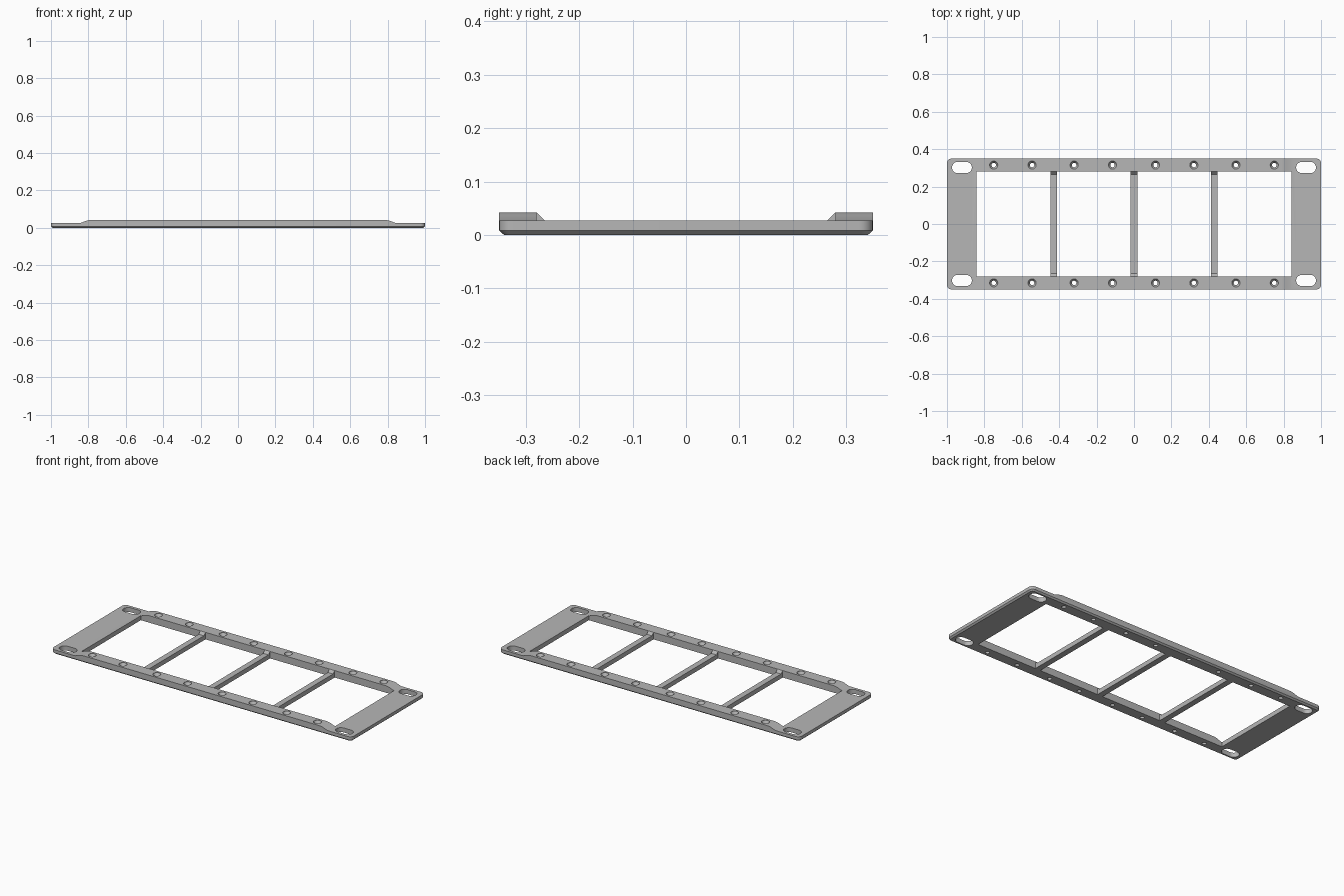
import bpy, bmesh, math
from mathutils import Vector

if "Cube" in bpy.data.objects:
    bpy.data.objects.remove(bpy.data.objects["Cube"])

HALF_X, HALF_Y, TOP, PLATE = 1.0, 0.35, 0.042, 0.027
WIN_X, WIN_Y, STRUT, GAP = 0.843, 0.28, 0.0175, 0.43

grey = bpy.data.materials.new("satin grey")
grey.use_nodes = True
color = (0.47, 0.47, 0.47, 1)
grey.diffuse_color = color
grey.node_tree.nodes["Principled BSDF"].inputs["Base Color"].default_value = color


def loft(bm, rings):
    """Skin a closed solid through rings of equal length."""
    rows = [[bm.verts.new(p) for p in ring] for ring in rings]
    n = len(rows[0])
    for a, b in zip(rows, rows[1:]):
        for i in range(n):
            j = (i + 1) % n
            bm.faces.new((a[i], a[j], b[j], b[i]))
    bm.faces.new(rows[0][::-1])
    bm.faces.new(rows[-1])


def rounded(cx, cy, hx, hy, r, z, steps=6):
    """Rounded rectangle ring at height z."""
    ring = []
    for k, (sx, sy) in enumerate(((1, 1), (-1, 1), (-1, -1), (1, -1))):
        for i in range(steps + 1):
            a = math.pi / 2 * (k + i / steps)
            ring.append(Vector((cx + sx * (hx - r) + r * math.cos(a),
                                cy + sy * (hy - r) + r * math.sin(a), z)))
    return ring


def circle(cx, cy, r, z, n=24):
    return [Vector((cx + r * math.cos(math.tau * i / n),
                    cy + r * math.sin(math.tau * i / n), z)) for i in range(n)]


def box_ring(x0, x1, y, z):
    return [Vector(p) for p in ((x0, -y, z), (x1, -y, z), (x1, y, z), (x0, y, z))]


def make(name, bm):
    bmesh.ops.recalc_face_normals(bm, faces=bm.faces)
    mesh = bpy.data.meshes.new(name)
    bm.to_mesh(mesh)
    bm.free()
    mesh.materials.append(grey)
    obj = bpy.data.objects.new(name, mesh)
    bpy.context.collection.objects.link(obj)
    return obj


# Rounded slab with a chamfered underside
bm = bmesh.new()
loft(bm, [rounded(0, 0, HALF_X - 0.009, HALF_Y - 0.009, 0.016, 0),
          rounded(0, 0, HALF_X, HALF_Y, 0.025, 0.008),
          rounded(0, 0, HALF_X, HALF_Y, 0.025, TOP + 0.02)])
frame = make("mounting_frame", bm)

# Side profile: low end plates, ramps and raised rails
bm = bmesh.new()
half = [(1.1, PLATE), (0.84, PLATE), (0.812, 0.0375), (0.802, 0.0402),
        (0.791, 0.0416), (0.778, TOP)]
profile = [(-1.1, -0.1), (1.1, -0.1)] + half + [(-x, z) for x, z in reversed(half)]
loft(bm, [[Vector((x, y, z)) for x, z in profile] for y in (-0.5, 0.5)])
profile_helper = make("profile_helper", bm)

# Windows, corner slots and countersunk holes
bm = bmesh.new()
edges = [(-WIN_X, -GAP - STRUT), (-GAP + STRUT, -STRUT),
         (STRUT, GAP - STRUT), (GAP + STRUT, WIN_X)]
for x0, x1 in edges:
    loft(bm, [box_ring(x0, x1, WIN_Y, z) for z in (-0.1, 0.1)])
for sx in (-1, 1):
    for sy in (-1, 1):
        loft(bm, [rounded(sx * 0.92, sy * 0.302, 0.053, 0.03, 0.0299, z, 8)
                  for z in (-0.1, 0.1)])
        for x in (0.115, 0.32, 0.545, 0.75):
            loft(bm, [circle(sx * x, sy * 0.315, r, z) for r, z in
                      ((0.012, -0.1), (0.012, 0.022), (0.022, TOP - 0.004), (0.022, 0.1))])
opening_helper = make("opening_helper", bm)

# Lowers the struts and leaves sloped gussets at their ends
bm = bmesh.new()
loft(bm, [box_ring(-0.6, 0.6, WIN_Y + z - TOP, z) for z in (PLATE, 0.08)])
strut_helper = make("strut_helper", bm)

bpy.context.view_layer.objects.active = frame
frame.select_set(True)
for helper, operation in ((profile_helper, 'INTERSECT'),
                          (opening_helper, 'DIFFERENCE'),
                          (strut_helper, 'DIFFERENCE')):
    mod = frame.modifiers.new(helper.name, 'BOOLEAN')
    mod.object, mod.operation, mod.solver = helper, operation, 'EXACT'
    bpy.ops.object.modifier_apply(modifier=mod.name)
    bpy.data.objects.remove(helper)

bpy.ops.object.shade_smooth_by_angle(angle=math.radians(28))
